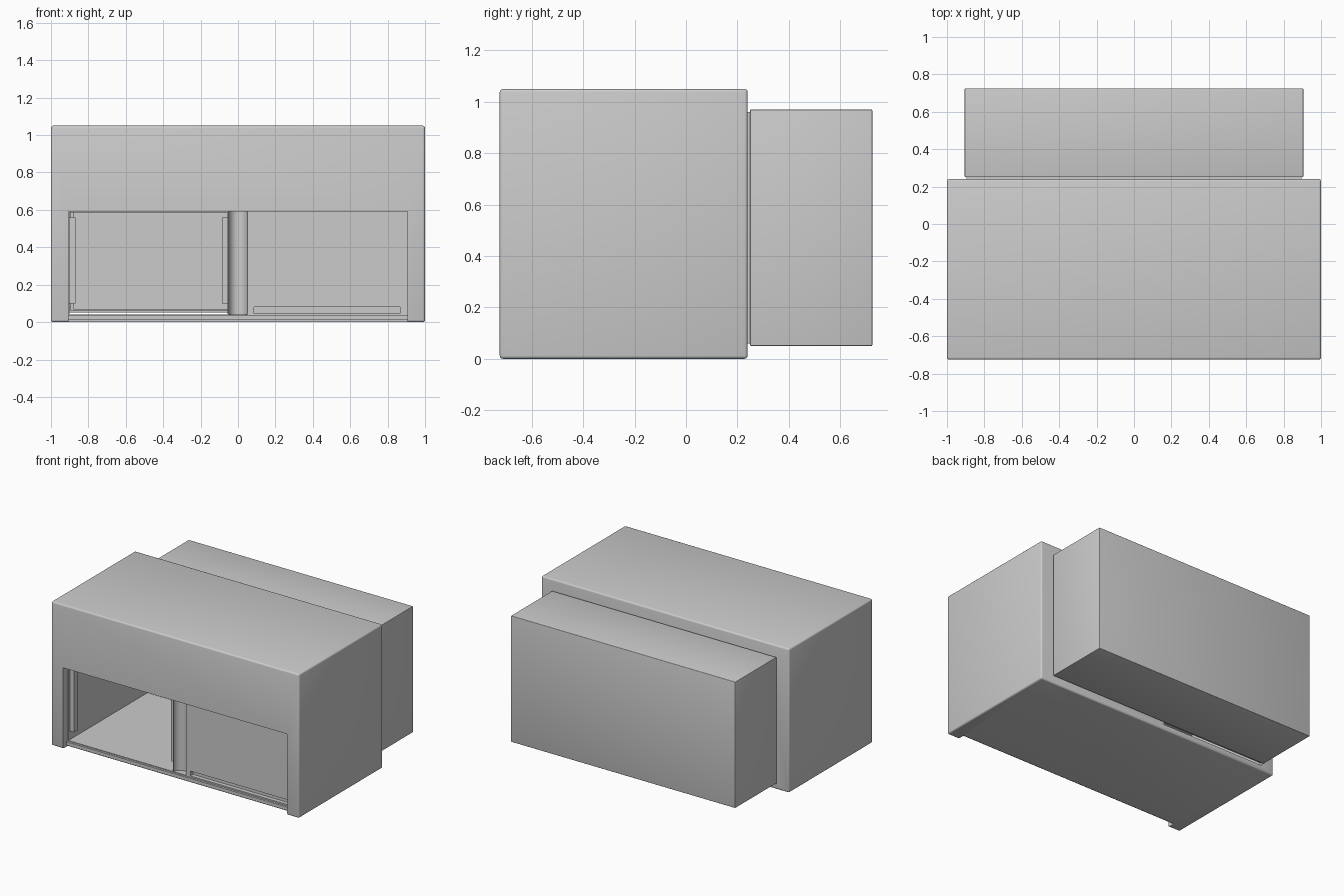
import bpy, bmesh, math
from mathutils import Matrix

default = bpy.data.objects.get("Cube")
if default:
    bpy.data.objects.remove(default, do_unlink=True)

# One plain grey for the whole cabinet
grey = bpy.data.materials.new("plain_grey")
grey.use_nodes = True
grey.diffuse_color = (0.6, 0.6, 0.6, 1)
grey.node_tree.nodes["Principled BSDF"].inputs["Base Color"].default_value = (0.6, 0.6, 0.6, 1)


def make(name, bm):
    mesh = bpy.data.meshes.new(name)
    bm.to_mesh(mesh)
    bm.free()
    mesh.materials.append(grey)
    obj = bpy.data.objects.new(name, mesh)
    bpy.context.collection.objects.link(obj)
    return obj


def box(name, x, y, z, bevel=0):
    """Box from (min, max) ranges, with optionally rounded edges."""
    bm = bmesh.new()
    bmesh.ops.create_cube(bm, size=1)
    for v in bm.verts:
        v.co = [r[0] if c < 0 else r[1] for c, r in zip(v.co, (x, y, z))]
    if bevel:
        bmesh.ops.bevel(bm, geom=bm.edges[:], offset=bevel, segments=3,
                        profile=0.5, affect='EDGES')
    return make(name, bm)


def cut(obj, *cutters):
    """Subtract each cutter from the object and discard it."""
    bpy.context.view_layer.objects.active = obj
    for c in cutters:
        c.hide_render = True
        mod = obj.modifiers.new("cut", 'BOOLEAN')
        mod.operation, mod.solver, mod.object = 'DIFFERENCE', 'EXACT', c
        bpy.ops.object.modifier_apply(modifier=mod.name)
        bpy.data.objects.remove(c, do_unlink=True)


def smooth(obj, angle):
    bpy.ops.object.select_all(action='DESELECT')
    obj.select_set(True)
    bpy.context.view_layer.objects.active = obj
    bpy.ops.object.shade_smooth_by_angle(angle=math.radians(angle))


FRONT, PANEL = -0.725, -0.67

# Main housing with a set-back lower front and an open left bay
housing = box("housing", (-1, 1), (FRONT, 0.24), (0, 1.05), 0.012)
bm = bmesh.new()
bmesh.ops.create_cone(bm, cap_ends=True, segments=32, radius1=0.05, radius2=0.05,
                      depth=0.55, matrix=Matrix.Translation((0, PANEL, 0.315)))
groove = make("groove_cutter", bm)
bay = dict(x=(-0.9, -0.055), z=(0.04, 0.587))
cut(housing,
    box("recess_cutter", (-0.905, 0.905), (-1, PANEL), (-0.1, 0.59)),
    box("bay_cutter", y=(-1, 0.5), **bay),
    groove,
    box("slot_cutter", (0.085, 0.865), (-0.8, PANEL + 0.03), (0.045, 0.08)))
smooth(housing, 40)

# Rear compartment, hollow where the bay runs into it
rear = box("rear_compartment", (-0.905, 0.905), (0.25, 0.725), (0.05, 0.97), 0.003)
cut(rear, box("rear_bay_cutter", (-0.88, -0.055), (0, 0.65), (0.07, 0.587)))
smooth(rear, 40)

# Narrow collar joining the two volumes, built as a ring round the bay
collar = box("collar", (-0.895, 0.895), (0.23, 0.26), (0.06, 0.96))
cut(collar, box("collar_cutter", (-0.88, -0.055), (0, 0.4), (0.07, 0.587)))

# Thin upright jambs on both sides of the bay
for name, x in (("outer_jamb", (-0.9, -0.87)), ("inner_jamb", (-0.085, -0.055))):
    box(name, x, (PANEL + 0.02, PANEL + 0.06), (0.1, 0.56))

# Low sill in front of the bay and panel
box("front_sill", (-0.905, 0.905), (PANEL - 0.015, PANEL + 0.01), (0.01, 0.035))
